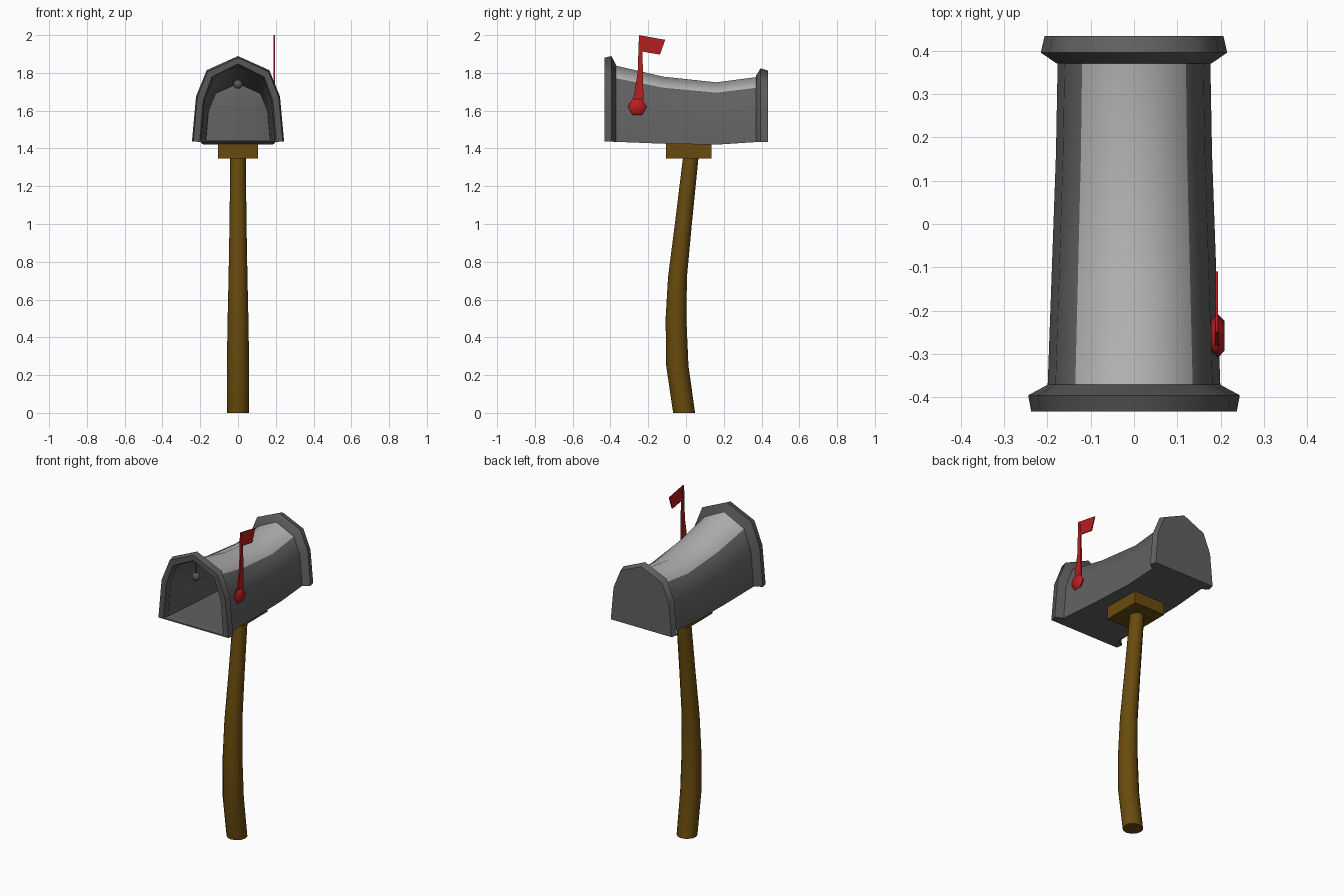
import bpy, bmesh, math
from mathutils import Matrix, Vector

cube = bpy.data.objects.get("Cube")
if cube:
    bpy.data.objects.remove(cube, do_unlink=True)


def material(name, rgb):
    m = bpy.data.materials.new(name)
    m.use_nodes = True
    m.diffuse_color = (*rgb, 1)
    bsdf = next(n for n in m.node_tree.nodes if n.type == 'BSDF_PRINCIPLED')
    bsdf.inputs["Base Color"].default_value = (*rgb, 1)
    return m


GREY = material("grey metal", (0.12, 0.12, 0.12))
DARK = material("dark grey metal", (0.095, 0.095, 0.095))
LIGHT = material("light grey roof", (0.46, 0.46, 0.46))
BROWN = material("brown wood", (0.14, 0.07, 0.004))
RED = material("red paint", (0.47, 0.013, 0.014))


def finish(name, bm, mat, angle=None):
    bmesh.ops.recalc_face_normals(bm, faces=bm.faces)
    mesh = bpy.data.meshes.new(name)
    bm.to_mesh(mesh)
    bm.free()
    mesh.materials.append(mat)
    obj = bpy.data.objects.new(name, mesh)
    bpy.context.collection.objects.link(obj)
    if angle:
        bpy.ops.object.select_all(action='DESELECT')
        obj.select_set(True)
        bpy.context.view_layer.objects.active = obj
        bpy.ops.object.shade_smooth_by_angle(angle=math.radians(angle))
    return obj


def arch(y, half, bottom, top):
    """Peaked arch section, from one foot over the ridge to the other."""
    side = [(1, 0), (0.91, 0.53), (0.68, 0.835)]
    pts = side + [(0, 1)] + [(-u, v) for u, v in reversed(side)]
    return [Vector((u * half, y, bottom + v * (top - bottom))) for u, v in pts]


def loft(sections, closed=True, cyclic=False):
    """Skin a row of sections; end sections become caps."""
    bm = bmesh.new()
    rows = [[bm.verts.new(p) for p in s] for s in sections]
    n = len(rows[0])
    pairs = list(zip(rows, rows[1:]))
    if cyclic:
        pairs.append((rows[-1], rows[0]))
    for a, b in pairs:
        for i in range(n if closed else n - 1):
            j = (i + 1) % n
            bm.faces.new((a[i], a[j], b[j], b[i]))
    if cyclic:
        bm.faces.new([r[0] for r in rows])
        bm.faces.new([r[-1] for r in rows])
    else:
        bm.faces.new(rows[0])
        bm.faces.new(rows[-1])
    return bm


def plate(name, outline, x, thick, mat):
    """Flat side plate from a (y, z) outline."""
    return finish(name, loft([[Vector((x + d, y, z)) for y, z in outline]
                              for d in (0, thick)]), mat)


# Hollow box: open front, closed back, sagging roof
outer = [(-0.4, 0.2, 1.436, 1.845), (-0.37, 0.199, 1.435, 1.838),
         (-0.12, 0.19, 1.425, 1.78), (0.16, 0.18, 1.42, 1.75),
         (0.375, 0.176, 1.434, 1.778)]
wall = 0.008
inner = [(y, h - wall, b + wall, t - wall) for y, h, b, t in outer]
shell = finish("box_shell", loft([arch(*s) for s in inner[::-1] + outer]), GREY, 50)

# Pale strip along the two outer roof slopes
shell.data.materials.append(LIGHT)
for face in shell.data.polygons:
    if face.normal.z > 0.7 and face.center.z > 1.6:
        face.material_index = 1

# Front hood around the opening
hood = [(-0.37, 0.198, 1.84), (-0.395, 0.244, 1.889), (-0.432, 0.237, 1.88),
        (-0.432, 0.203, 1.848), (-0.4, 0.194, 1.838)]
finish("front_hood", loft([arch(y, h, 1.436, t) for y, h, t in hood],
                          closed=False, cyclic=True), DARK, 55)

# Floor lip reaching to the front of the hood
bm = bmesh.new()
bmesh.ops.create_cube(bm, size=1, matrix=Matrix.Translation((0, -0.414, 1.44))
                      @ Matrix.Diagonal((0.41, 0.036, 0.008, 1)))
finish("floor_lip", bm, GREY)

# Solid back cover
cover = [(0.37, 0.178, 1.785), (0.395, 0.215, 1.824), (0.434, 0.206, 1.812)]
finish("back_cover", loft([arch(y, h, 1.434, t) for y, h, t in cover]), GREY, 55)

# Latch knob hanging from the hood
bm = bmesh.new()
bmesh.ops.create_uvsphere(bm, u_segments=12, v_segments=8, radius=0.024,
                          matrix=Matrix.Translation((0, -0.406, 1.74)))
bmesh.ops.create_cone(bm, cap_ends=True, segments=8, radius1=0.004, radius2=0.004,
                      depth=0.1, matrix=Matrix.Translation((0, -0.406, 1.8)))
finish("latch_knob", bm, DARK, 50)

# Mounting block
bm = bmesh.new()
bmesh.ops.create_cube(bm, size=1, matrix=Matrix.Translation((0, 0.015, 1.386))
                      @ Matrix.Diagonal((0.21, 0.24, 0.08, 1)))
finish("mounting_block", bm, BROWN)

# Bent tapering post: (height, y, radius)
spine = [(0, -0.01, 0.058), (0.25, -0.046, 0.059), (0.5, -0.053, 0.055),
         (0.72, -0.045, 0.05), (1, -0.014, 0.045), (1.36, 0.026, 0.041)]
sides = 12
ring = [2 * math.pi * i / sides for i in range(sides)]
finish("post", loft([[Vector((r * math.cos(a), y + r * math.sin(a), z)) for a in ring]
                     for z, y, r in spine]), BROWN, 40)

# Signal flag: hexagonal pivot, tapering arm and pennant
pivot = [(0.178, 0.036), (0.194, 0.05), (0.209, 0.034)]
finish("flag_pivot", loft([[Vector((x, -0.258 + r * math.cos(k * math.pi / 3),
                                    1.62 + r * math.sin(k * math.pi / 3)))
                            for k in range(6)] for x, r in pivot]), RED, 70)
plate("flag_arm", [(-0.283, 1.64), (-0.256, 1.8), (-0.249, 2), (-0.232, 1.98),
                   (-0.228, 1.8), (-0.225, 1.64)], 0.187, 0.009, RED)
plate("flag_pennant", [(-0.249, 2), (-0.11, 1.975), (-0.138, 1.897),
                       (-0.238, 1.914)], 0.188, 0.006, RED)
